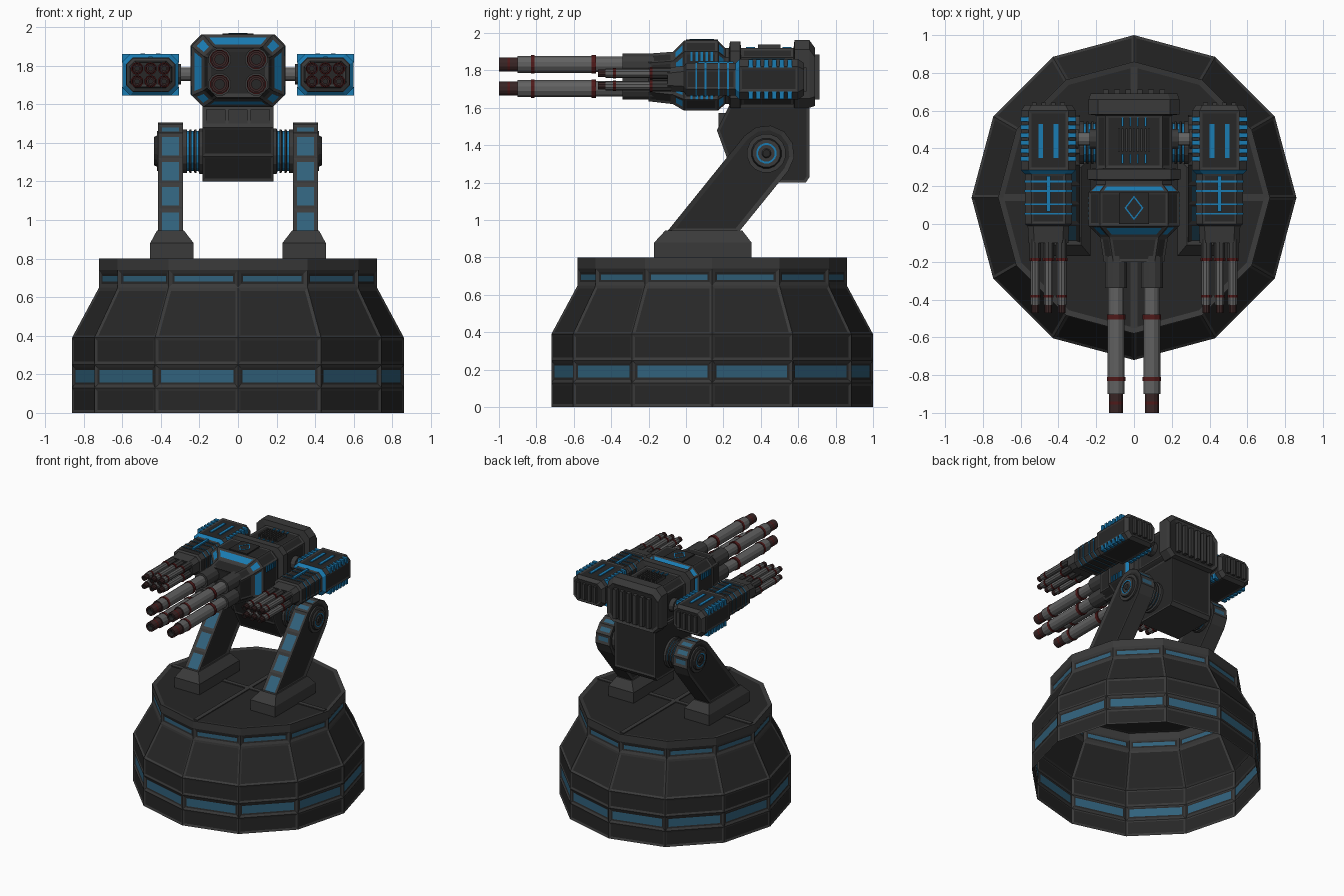
import bpy, bmesh
from math import sin, cos, pi

if "Cube" in bpy.data.objects:
    bpy.data.objects.remove(bpy.data.objects["Cube"])


def mat(name, r, g, b):
    m = bpy.data.materials.new(name)
    m.diffuse_color = (r, g, b, 1)
    m.use_nodes = True
    m.node_tree.nodes["Principled BSDF"].inputs["Base Color"].default_value = m.diffuse_color
    return m


FRAME = mat("frame_grey", .042, .042, .042)
PANEL = mat("panel_dark", .02, .02, .02)
GLASS = mat("window_blue", .03, .12, .2)
GLOW = mat("bright_blue", .01, .2, .45)
STEEL = mat("barrel_steel", .12, .12, .12)
RED = mat("ring_red", .08, .01, .01)
MUZZLE = mat("muzzle_dark", .04, .018, .018)
MATS = [FRAME, PANEL, GLASS, GLOW, STEEL, RED, MUZZLE]
F, P, G, B, S, R, M = range(7)


def skin(rings, mis=None, caps=(True, True)):
    """Bridge rings of points; returns the bmesh, face bands and cap faces."""
    bm = bmesh.new()
    vr = [[bm.verts.new(p) for p in r] for r in rings]
    n, bands, ends = len(vr[0]), [], []
    for k, (a, b) in enumerate(zip(vr, vr[1:])):
        band = [bm.faces.new((a[i], a[(i + 1) % n], b[(i + 1) % n], b[i])) for i in range(n)]
        for f in band:
            f.material_index = mis[k] if mis else F
        bands.append(band)
    for use, r in zip(caps, (vr[0], vr[-1])):
        if use:
            ends.append(bm.faces.new(r))
    bmesh.ops.recalc_face_normals(bm, faces=bm.faces[:])
    return bm, bands, ends


def inset(bm, faces, t, d, mi):
    bmesh.ops.inset_individual(bm, faces=faces, thickness=t, depth=d, use_even_offset=True)
    for f in faces:
        f.material_index = mi


def finish(name, bm, mirror=False):
    me = bpy.data.meshes.new(name)
    bm.to_mesh(me)
    bm.free()
    for m in MATS:
        me.materials.append(m)
    ob = bpy.data.objects.new(name, me)
    bpy.context.collection.objects.link(ob)
    if mirror:
        ob.modifiers.new("mirror", 'MIRROR')
    return ob


def boxes(name, items, mi, mirror=False):
    """Several boxes (centre, size) in one object."""
    bm = bmesh.new()
    for c, s in items:
        vs = bmesh.ops.create_cube(bm, size=1)["verts"]
        for v in vs:
            v.co = [c[i] + v.co[i] * s[i] for i in range(3)]
    for f in bm.faces:
        f.material_index = mi
    return finish(name, bm, mirror)


def tube(name, axis, c, prof, n=12, mirror=False):
    """Turned part along x or y; profile rows are (position, radius, material)."""
    rings = []
    for t, r, _ in prof:
        ang = [2 * pi * (i + .5) / n for i in range(n)]
        rings.append([(c[0] + r * cos(a), t, c[1] + r * sin(a)) if axis == 'y'
                      else (t, c[0] + r * cos(a), c[1] + r * sin(a)) for a in ang])
    bm, _, ends = skin(rings, [p[2] for p in prof])
    for f in ends:
        f.material_index = P
    return finish(name, bm, mirror)


def octagon(y, xc, hw, z0, z1, c):
    return [(xc + x, y, z) for x, z in (
        (-hw + c, z0), (hw - c, z0), (hw, z0 + c), (hw, z1 - c),
        (hw - c, z1), (-hw + c, z1), (-hw, z1 - c), (-hw, z0 + c))]


# Base: open twelve-sided shell with inset panels and window bands
rows = [(0, .86), (.13, .86), (.25, .86), (.39, .86), (.65, .72), (.74, .72), (.8, .72)]
bm, bands, ends = skin([[(r * cos(i * pi / 6), .14 + r * sin(i * pi / 6), z) for i in range(12)]
                        for z, r in rows], caps=(False, True))
for k in (0, 2, 3):
    inset(bm, bands[k], .016, -.006, P)
for k, t in ((1, .016), (4, .018)):
    inset(bm, bands[k], t, -.008, P)
    inset(bm, bands[k], .012, -.003, G)
inset(bm, ends, .03, -.006, P)
finish("base_shell", bm)
boxes("base_top_ribs", [((0, .14, .797), (.035, 1.38, .008)), ((0, .14, .797), (1.38, .035, .0075))], F)

# Leg mounts
rect = lambda x0, x1, y0, y1, z: [(x0, y0, z), (x1, y0, z), (x1, y1, z), (x0, y1, z)]
bm, _, _ = skin([rect(.23, .455, -.17, .35, .795), rect(.23, .455, -.17, .35, .88),
                 rect(.28, .42, -.11, .3, .945)])
finish("leg_mount", bm, True)

# Slanted legs: straight front and back edges with a rounded top, windows along the front
CY, CZ, RAD = .43, 1.357, .15
prof = [(-.108 + .421 * k / 4, .93 + .5215 * k / 4) for k in range(4)]
prof += [(CY + RAD * cos(a), CZ + RAD * sin(a)) for a in [(141 - 30 * k) * pi / 180 for k in range(7)]]
prof += [(.277, .93)]
bm, bands, ends = skin([[(x, y, z) for y, z in prof] for x in (.285, .415)])
inset(bm, bands[0][:9], .022, -.006, G)
inset(bm, ends, .025, -.008, P)
finish("leg", bm, True)

# Pivot hubs on both sides of the legs
tube("leg_outer_hub", 'x', (CY, CZ),
     [(.40, .105, F), (.42, .105, F), (.42, .082, P), (.435, .075, F), (.435, .055, B),
      (.435, .045, P), (.428, .045, F), (.428, .025, F), (.436, .02, F)], 16, True)
hub = [(.17, .12, F), (.2, .12, F)]
for x in (.205, .23, .255):
    hub += [(x, .105, B), (x + .01, .105, F), (x + .01, .115, F), (x + .02, .115, F)]
tube("leg_inner_hub", 'x', (CY, CZ), hub + [(.29, .115, F)], 16, True)

# Yoke body that carries the head
yoke = [(.235, 1.62), (.165, 1.48), (.22, 1.33), (.29, 1.2), (.64, 1.2), (.66, 1.23), (.66, 1.62)]
bm, bands, ends = skin([[(x, y, z) for y, z in yoke] for x in (-.185, .185)])
inset(bm, ends + bands[0][1:3] + [bands[0][5]], .015, -.004, P)
finish("yoke", bm)
boxes("yoke_front_plates", [((x, .205, 1.535), (.1, .06, .075)) for x in (-.115, 0, .115)], F)

# Head: one chamfered loft from the gun block to the rear block
secs = [(-.20, .16, 1.635, 1.89, .05), (-.07, .18, 1.62, 1.90, .05), (-.01, .24, 1.585, 1.96, .06),
        (.17, .24, 1.585, 1.96, .06), (.21, .2, 1.62, 1.92, .05), (.23, .2, 1.62, 1.92, .05),
        (.235, .245, 1.6, 1.955, .05), (.29, .245, 1.6, 1.955, .05), (.295, .2, 1.6, 1.92, .05),
        (.575, .2, 1.6, 1.92, .05), (.58, .24, 1.6, 1.962, .05), (.66, .24, 1.6, 1.962, .05),
        (.69, .23, 1.61, 1.92, .05)]
bm, bands, ends = skin([octagon(y, 0, *s) for y, *s in secs])
inset(bm, bands[1], .018, -.004, B)
inset(bm, bands[3], .012, -.003, B)
inset(bm, bands[0] + bands[2] + bands[8], .014, -.004, P)
inset(bm, ends, .02, -.008, P)
finish("head", bm)

# Head details: side stripes, top plate with diamond, vent, rear grille
boxes("head_side_stripes", [((.238, .03 + .027 * i, z), (.012, .012, .05))
                            for i in range(5) for z in (1.67, 1.875)], B, True)
boxes("head_top_plate", [((0, .085, 1.958), (.16, .17, .016))], P)
ring = lambda k, z: [(.05 * k, .085, z), (0, .085 + .065 * k, z), (-.05 * k, .085, z), (0, .085 - .065 * k, z)]
bm, _, _ = skin([ring(1, 1.964), ring(1, 1.969), ring(.82, 1.969), ring(.82, 1.964)], [B] * 3, (False, False))
finish("head_diamond", bm)
boxes("head_vent", [((-.08 + .02 * i, .445, 1.925), (.011, .12, .03)) for i in range(9)], F)
boxes("head_vent_lights", [((.06 - .04 * i, y, 1.918), (.01, .05, .012))
                           for i in range(4) for y in (.345, .54)], B)
boxes("head_rear_grille", [((-.15 + .06 * i, .695, 1.765), (.03, .035, .24)) for i in range(6)], F)

# Four main barrels
main = [(-.17, .06, F), (-.34, .06, F), (-.34, .043, S), (-.48, .043, R), (-.48, .051, R),
        (-.505, .051, R), (-.505, .047, S), (-.81, .047, R), (-.81, .051, R), (-.83, .051, R),
        (-.83, .047, S), (-.9, .047, M), (-.9, .038, M), (-.94, .038, R), (-.955, .038, M),
        (-1, .038, M), (-1, .025, P), (-.96, .025, P)]
for z, tag in ((1.832, "upper"), (1.703, "lower")):
    tube("main_barrel_" + tag, 'y', (.095, z), main, 12, True)

# Side pods
XC = .453
pod = [(-.1, .105, 1.69, 1.815, .03), (-.01, .11, 1.685, 1.825, .03), (.0, .125, 1.665, 1.84, .035),
       (.265, .125, 1.665, 1.84, .035), (.285, .145, 1.645, 1.86, .04), (.6, .145, 1.645, 1.86, .04),
       (.63, .125, 1.665, 1.84, .035)]
bm, bands, ends = skin([octagon(y, XC, *s) for y, *s in pod], [F, F, F, B, F, F])
inset(bm, bands[4][::2], .015, -.004, P)
inset(bm, bands[2][::2] + ends, .012, -.004, P)
finish("side_pod", bm, True)
for i, y in enumerate((.05, .1, .17, .22)):
    bm, _, _ = skin([octagon(v, XC, .128, 1.662, 1.843, .036) for v in (y, y + .009)], [B])
    finish("pod_band_%d" % (i + 1), bm, True)
boxes("pod_edge_lights", [((XC + dx, .345 + .042 * i, z), (.042, .024, .042)) for i in range(6)
                          for dx in (-.126, .126) for z in (1.667, 1.838)], B, True)
boxes("pod_top_stripes", [((XC - .04, .44, 1.857), (.024, .18, .012)), ((XC + .04, .44, 1.857), (.024, .18, .012)),
                          ((XC, .16, 1.842), (.02, .19, .012))], B, True)
boxes("pod_rear_grille", [((XC - .075 + .05 * i, .632, 1.752), (.025, .025, .13)) for i in range(4)], F, True)

# Six small barrels per pod
small = [(-.08, .031, F), (-.18, .031, R), (-.18, .033, R), (-.195, .033, R), (-.195, .026, S),
         (-.375, .026, R), (-.375, .029, R), (-.39, .029, R), (-.39, .026, S), (-.43, .026, M),
         (-.43, .021, M), (-.47, .021, M), (-.47, .012, P), (-.45, .012, P)]
for i, dx in enumerate((-.07, 0, .07)):
    for z, tag in ((1.785, "upper"), (1.718, "lower")):
        tube("pod_barrel_%s_%d" % (tag, i + 1), 'y', (XC + dx, z), small, 10, True)

# Axles joining the pods to the head
tube("pod_axle", 'x', (.45, 1.755),
     [(.18, .055, F), (.235, .055, F), (.235, .036, S), (.295, .036, F), (.295, .055, F), (.32, .055, F)], 12, True)
